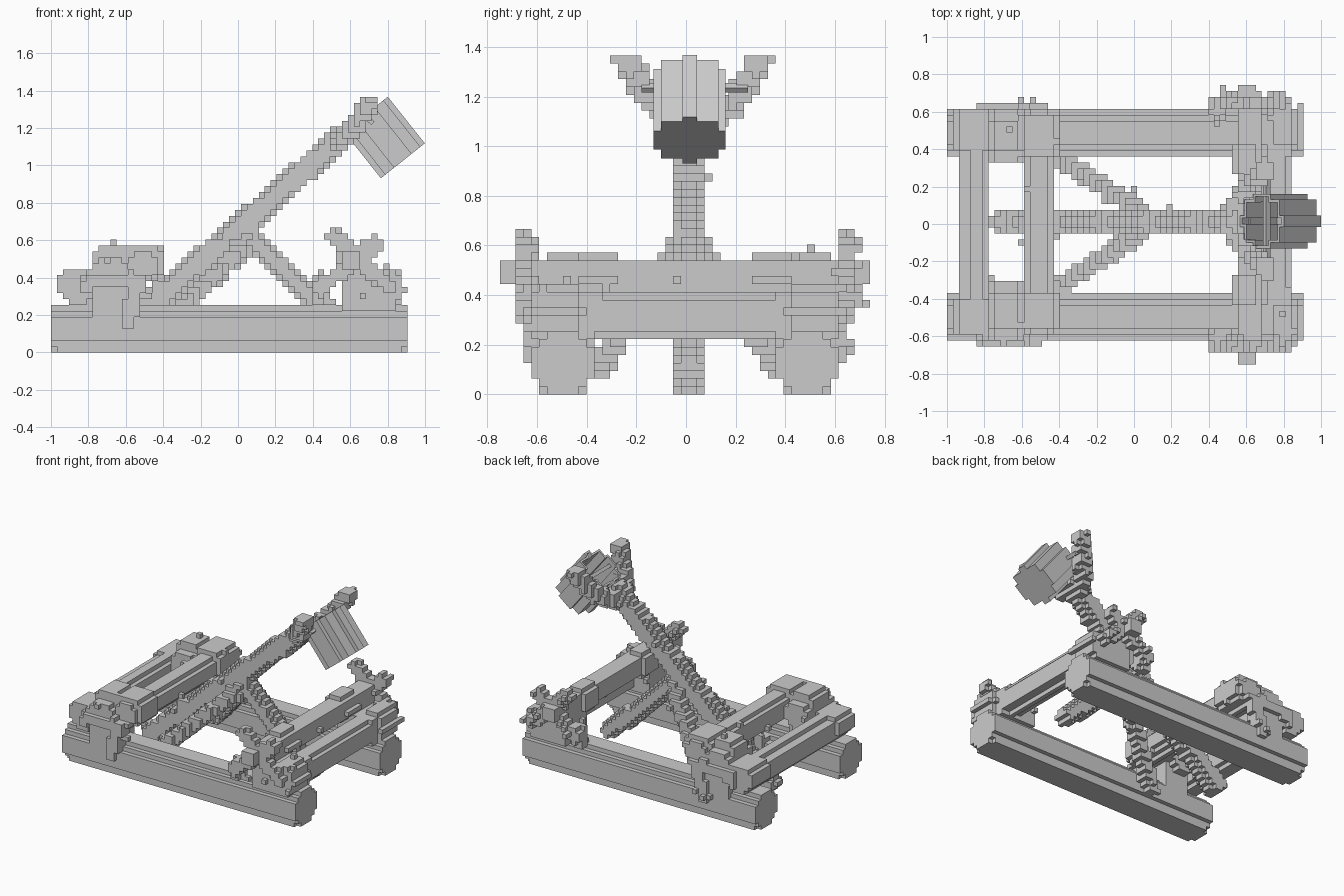
import bpy, bmesh, math, random
from mathutils import Vector, Matrix

random.seed(4)
cube = bpy.data.objects.get("Cube")
if cube:
    bpy.data.objects.remove(cube)

grey = bpy.data.materials.new("weathered_grey")
grey.use_nodes = True
COLOUR = (0.6, 0.6, 0.6, 1)
grey.diffuse_color = COLOUR
grey.node_tree.nodes["Principled BSDF"].inputs["Base Color"].default_value = COLOUR

CELL = 0.03175
ORIGIN = Vector((-1, -0.75, 0))
SIDES = [(axis, sign) for axis in range(3) for sign in (-1, 1)]


def finish(name, bm):
    mesh = bpy.data.meshes.new(name)
    bm.to_mesh(mesh)
    bm.free()
    mesh.materials.append(grey)
    obj = bpy.data.objects.new(name, mesh)
    bpy.context.collection.objects.link(obj)
    return obj


def centre(c):
    return ORIGIN + Vector([(v + 0.5) * CELL for v in c])


def step(c, axis, sign):
    return tuple(v + sign * (i == axis) for i, v in enumerate(c))


def cells_in(lo, hi, test):
    """Grid cells whose centre lies in a box and passes the test."""
    span = [range(math.floor((lo[i] - ORIGIN[i]) / CELL),
                  math.ceil((hi[i] - ORIGIN[i]) / CELL) + 1) for i in range(3)]
    return {(i, j, k) for i in span[0] for j in span[1] for k in span[2]
            if test(centre((i, j, k)))}


def log(a, b, r):
    """Flat-ended round timber between two points."""
    a, b = Vector(a), Vector(b)
    d = b - a
    lo = [min(a[i], b[i]) - r for i in range(3)]
    hi = [max(a[i], b[i]) + r for i in range(3)]

    def test(p):
        t = (p - a).dot(d) / d.length_squared
        return 0 <= t <= 1 and (p - a - d * t).length <= r
    return cells_in(lo, hi, test)


def block(lo, hi):
    return cells_in(lo, hi, lambda p: all(lo[i] <= p[i] <= hi[i] for i in range(3)))


def build(name, cells, rough=0.0):
    """Skin a set of cells with outer faces, after adding a few bark bumps."""
    bumps = {step(c, *s) for c in sorted(cells) for s in SIDES
             if random.random() < rough}
    cells = {c for c in cells | bumps if c[2] >= 0}
    bm = bmesh.new()
    verts = {}

    def vert(key):
        if key not in verts:
            verts[key] = bm.verts.new(ORIGIN + Vector(key) * CELL)
        return verts[key]
    for c in sorted(cells):
        for axis, sign in SIDES:
            if step(c, axis, sign) in cells:
                continue
            base = step(c, axis, 1) if sign > 0 else c
            u, v = (axis + 1) % 3, (axis + 2) % 3
            ring = [base, step(base, u, 1), step(step(base, u, 1), v, 1), step(base, v, 1)]
            bm.faces.new([vert(k) for k in (ring if sign > 0 else ring[::-1])])
    return finish(name, bm)


# Long side timbers with an inner diagonal brace and corner lashings
for side, s in (("left_back", 1), ("right_front", -1)):
    build(side + "_side_beam",
          log((-1, s * 0.495, 0.127), (0.905, s * 0.495, 0.127), 0.13)
          | block((-0.97, s * 0.495 - 0.1, 0), (0.88, s * 0.495 + 0.1, 0.22)))
    build(side + "_diagonal_brace",
          log((-0.46, s * 0.38 + 0.01, 0.08), (0.04, s * 0.06 + 0.012, 0.57), 0.052), 0.02)
    build(side + "_low_end_lashing",
          log((-0.69, s * 0.32, 0.42), (-0.69, s * 0.61, 0.42), 0.1)
          | block((-0.77, s * 0.49 - 0.12, 0.2), (-0.58, s * 0.49 + 0.12, 0.4))
          | log((-0.68, s * 0.38, 0.49), (-0.68, s * 0.56, 0.49), 0.09)
          | log((-0.5, s * 0.36, 0.475), (-0.5, s * 0.57, 0.475), 0.11)
          | log((-0.84, s * 0.61, 0.36), (-0.54, s * 0.61, 0.4), 0.045)
          | log((-0.6, s * 0.61, 0.14), (-0.52, s * 0.61, 0.42), 0.05), 0.02)
    build(side + "_high_end_lashing",
          block((0.55, s * 0.49 - 0.12, 0.22), (0.84, s * 0.49 + 0.12, 0.4))
          | log((0.79, s * 0.42, 0.34), (0.79, s * 0.61, 0.34), 0.1)
          | log((0.41, s * 0.65, 0.32), (0.77, s * 0.65, 0.6), 0.045)
          | log((0.49, s * 0.65, 0.64), (0.82, s * 0.65, 0.34), 0.045)
          | log((0.43, s * 0.61, 0.25), (0.46, s * 0.61, 0.42), 0.045), 0.015)

# Cross timbers stacked at both ends
for name, x, z, r, reach in (
        ("low_outer", -0.85, 0.345, 0.088, 0.6), ("low_inner", -0.515, 0.45, 0.088, 0.6),
        ("high_outer", 0.765, 0.325, 0.088, 0.61), ("high_inner", 0.62, 0.476, 0.073, 0.62)):
    build(name + "_cross_beam", log((x, -reach, z), (x, reach, z), r), 0.003)

# Pegs and wrapping on the cross timbers
for s in (-1, 1):
    build("cross_peg", log((0.6, s * 0.6, 0.485), (0.6, s * 0.75, 0.485), 0.055))
    build("upper_wrapping",
          log((0.61, s * 0.28, 0.475), (0.61, s * 0.44, 0.475), 0.09), 0.02)
    build("low_end_wrapping",
          log((-0.86, s * 0.4, 0.36), (-0.86, s * 0.6, 0.36), 0.1), 0.01)

# Front prop, throwing arm and fork
build("centre_brace", log((0.04, 0.012, 0.63), (0.62, 0.012, 0.09), 0.06), 0.02)
build("throwing_arm", log((-0.72, 0.012, 0.03), (0.58, 0.012, 1.17), 0.07), 0.004)
build("arm_joint", log((-0.08, 0.012, 0.57), (0.09, 0.012, 0.63), 0.08), 0.02)
for s in (-1, 1):
    path = [(0.5, 0.03, 1.09), (0.59, 0.03 + s * 0.15, 1.16),
            (0.655, 0.03 + s * 0.22, 1.25), (0.71, 0.03 + s * 0.27, 1.37)]
    cells = set()
    for a, b in zip(path, path[1:]):
        cells |= log(a, b, 0.055)
    build("arm_fork", {c for c in cells if centre(c).z < 1.37}, 0.008)

# Hollow hanging bucket with a stepped round outline
quarter = [(0.145, 0.06), (0.115, 0.06), (0.115, 0.12), (0.03, 0.12), (0.03, 0.15)]
outline = list(quarter)
outline += [(-y, u) for y, u in reversed(quarter)]
outline += [(-y, -u) for y, u in quarter]
outline += [(y, -u) for y, u in reversed(quarter)]
along = Vector((0.62, 0, -0.78)).normalized()
across = Vector((0.78, 0, 0.62)).normalized()
middle = Vector((0.78, 0.015, 1.152))
bm = bmesh.new()
rings = [[bm.verts.new(middle + along * d + across * u + Vector((0, y, 0)))
          for y, u in outline] for d in (0.163, -0.155)]
bm.faces.new(rings[0])
n = len(outline)
for i in range(n):
    j = (i + 1) % n
    bm.faces.new((rings[0][i], rings[0][j], rings[1][j], rings[1][i]))
bmesh.ops.recalc_face_normals(bm, faces=bm.faces)
bucket = finish("bucket", bm)
wall = bucket.modifiers.new("wall", 'SOLIDIFY')
wall.thickness = 0.02
wall.offset = -1

# Thin rod the bucket hangs from
bm = bmesh.new()
bmesh.ops.create_cube(bm, size=1, matrix=Matrix.Translation((0.71, 0.035, 1.235))
                      @ Matrix.Rotation(math.radians(39), 4, 'Y')
                      @ Matrix.Diagonal((0.03, 0.43, 0.025, 1)))
finish("bucket_rod", bm)
